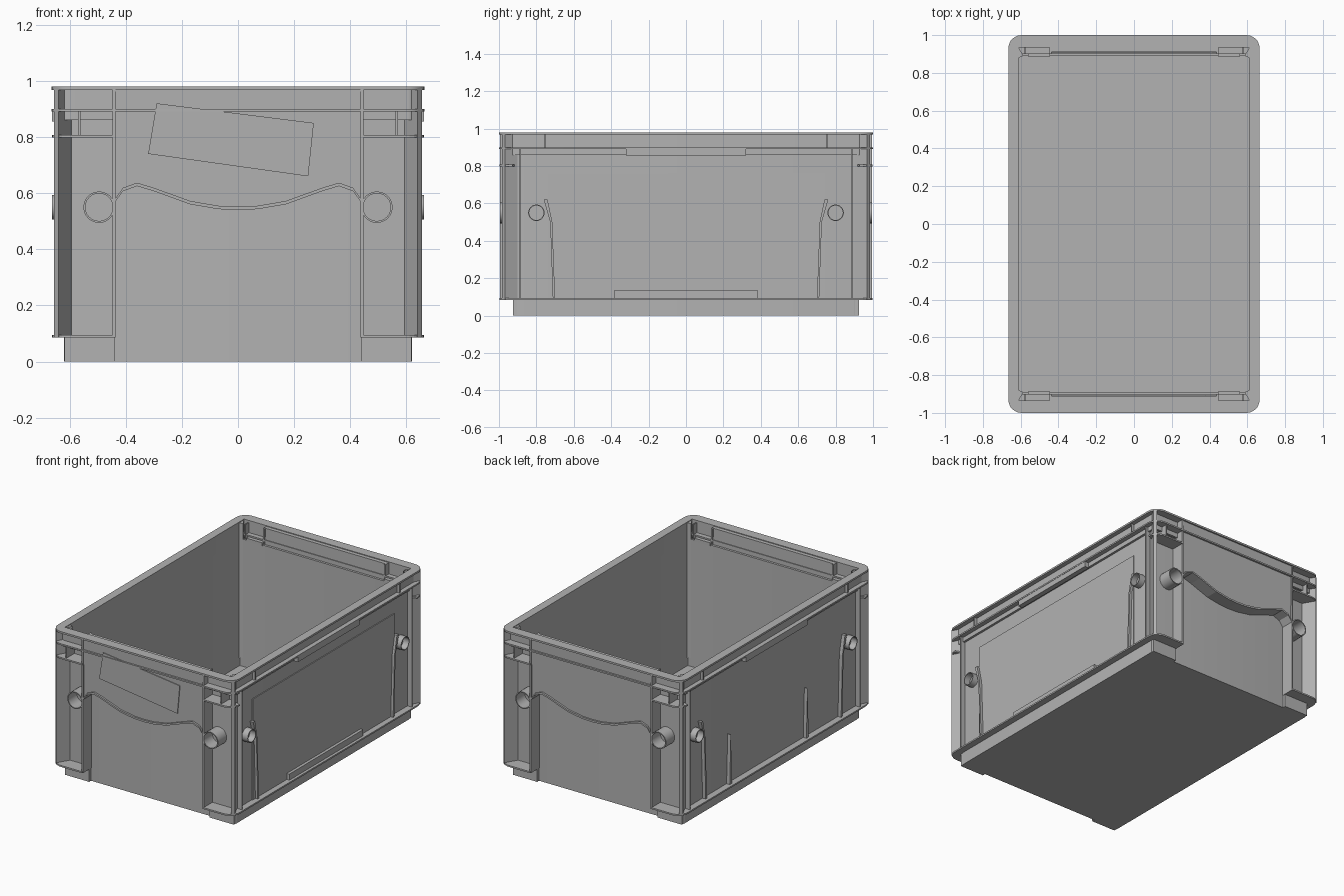
import bpy, bmesh, math
from mathutils import Vector, Matrix

cube = bpy.data.objects.get("Cube")
if cube:
    bpy.data.objects.remove(cube, do_unlink=True)

grey = bpy.data.materials.new("grey_plastic")
grey.use_nodes = True
colour = (0.45, 0.45, 0.45, 1)
grey.diffuse_color = colour
grey.node_tree.nodes["Principled BSDF"].inputs["Base Color"].default_value = colour


def finish(name, bm, smooth=False):
    bmesh.ops.recalc_face_normals(bm, faces=bm.faces)
    mesh = bpy.data.meshes.new(name)
    bm.to_mesh(mesh)
    bm.free()
    mesh.materials.append(grey)
    obj = bpy.data.objects.new(name, mesh)
    bpy.context.collection.objects.link(obj)
    if smooth:
        bpy.ops.object.select_all(action='DESELECT')
        obj.select_set(True)
        bpy.context.view_layer.objects.active = obj
        bpy.ops.object.shade_smooth_by_angle(angle=math.radians(35))
    return obj


def box(name, x, y, z):
    """Box from a pair of limits on each axis."""
    bm = bmesh.new()
    bmesh.ops.create_cube(bm, size=1)
    for v in bm.verts:
        v.co = Vector([sum(p) / 2 + c * abs(p[1] - p[0]) for p, c in zip((x, y, z), v.co)])
    return finish(name, bm)


def prism(name, points, push):
    """Closed outline of 3D points extruded along a vector."""
    bm = bmesh.new()
    face = bm.faces.new([bm.verts.new(p) for p in points])
    moved = bmesh.ops.extrude_face_region(bm, geom=[face])["geom"]
    for v in moved:
        if isinstance(v, bmesh.types.BMVert):
            v.co += Vector(push)
    return finish(name, bm)


def loop(hx, hy, r, n=6):
    pts = []
    for q, (sx, sy) in enumerate(((1, 1), (-1, 1), (-1, -1), (1, -1))):
        for i in range(n + 1):
            a = math.pi / 2 * (q + i / n)
            pts.append((sx * (hx - r) + r * math.cos(a), sy * (hy - r) + r * math.sin(a)))
    return pts


def ring(name, outer, inner, z0, z1):
    """Rectangular frame; outer and inner are (half x, half y, corner radius)."""
    bm = bmesh.new()
    rows = [[bm.verts.new((x, y, z)) for x, y in loop(*shape)]
            for shape, z in ((outer, z0), (outer, z1), (inner, z1), (inner, z0))]
    n = len(rows[0])
    for k in range(4):
        a, b = rows[k], rows[(k + 1) % 4]
        for i in range(n):
            j = (i + 1) % n
            bm.faces.new((a[i], a[j], b[j], b[i]))
    return finish(name, bm, True)


def tube(name, centre, direction, radius, length):
    """Open round socket standing out from a wall."""
    bm = bmesh.new()
    rot = Vector(direction).to_track_quat('Z', 'Y').to_matrix().to_4x4()
    m = Matrix.Translation(centre) @ rot
    n = 24
    rows = []
    for r, z in ((radius, 0), (radius, length), (radius * .88, length), (radius * .88, 0)):
        rows.append([bm.verts.new(m @ Vector((r * math.cos(math.tau * i / n),
                     r * math.sin(math.tau * i / n), z))) for i in range(n)])
    for k in range(3):
        for i in range(n):
            j = (i + 1) % n
            bm.faces.new((rows[k][i], rows[k][j], rows[k + 1][j], rows[k + 1][i]))
    return finish(name, bm, True)


# Tub body, floor and rim
ring("lower_wall", (.62, .905, .004), (.61, .89, .003), 0, .87)
box("floor", (-.615, .615), (-.9, .9), (0, .03))
ring("upper_wall", (.635, .95, .03), (.61, .935, .003), .86, .975)
ring("top_rim", (.665, 1, .07), (.61, .935, .003), .968, .98)
ring("lower_rim_flange", (.665, 1, .07), (.618, .903, .003), .89, .9)

# Corner details, repeated on all four corners
for sx in (-1, 1):
    for sy in (-1, 1):
        tag = ("left" if sx > 0 else "right") + ("_back" if sy > 0 else "_front")
        post = ((.585, .89), (.64, .985), (.655, .968), (.61, .88))
        prism("corner_post_" + tag, [(sx * x, sy * y, .085) for x, y in post], (0, 0, .89))
        # shelves at the ends, cut as quarter outlines with a round corner
        for label, z in (("bottom", .085), ("middle", .798)):
            arc = [p for p in loop(.663, .998, .07)[:7]]
            inner_x = .585 if label == "middle" else .615
            pts = arc + [(.44, .998), (.44, .9), (inner_x, .9)]
            if label == "bottom":
                pts += [(.615, .72), (.663, .72)]
            else:
                pts += [(.663, .93)]
            prism(label + "_shelf_" + tag, [(sx * x, sy * y, z) for x, y in pts], (0, 0, .01))
        box("foot_" + tag, (sx * .44, sx * .618), (sy * .9, sy * .925), (0, .09))
        box("end_panel_side_" + tag, (sx * .437, sx * .447), (sy * .9, sy * .995), (.085, .975))
        box("upper_end_rib_" + tag, (sx * .562, sx * .57), (sy * .9, sy * .985), (.8, .895))
        box("side_rib_" + tag, (sx * .615, sx * .652), (sy * .883, sy * .891), (.09, .895))
        box("rim_rib_" + tag, (sx * .63, sx * .655), (sy * .75, sy * .758), (.895, .975))
        tube("end_socket_" + tag, (sx * .495, sy * .9, .55), (0, sy, 0), .056, .095)
        tube("side_socket_" + tag, (sx * .618, sy * .8, .55), (sx, 0, 0), .044, .044)
        # tapered rib beside each side socket
        rib = ((.76, .62), (.74, .62), (.715, .5), (.7, .09), (.712, .09), (.726, .5))
        prism("wavy_rib_" + tag, [(sx * .618, sy * y, z) for y, z in rib], (sx * .025, 0, 0))
        # catch on the inner ledge
        box("ledge_catch_" + tag, (sx * .445, sx * .56), (sy * .888, sy * .936), (.865, .885))
        box("ledge_gusset_" + tag, (sx * .575, sx * .583), (sy * .9, sy * .936), (.865, .965))

# Bottom flange along the long sides
for sx, side in ((-1, "right"), (1, "left")):
    box("side_bottom_flange_" + side, (sx * .615, sx * .663), (-.73, .73), (.085, .095))
    box("side_rim_lip_" + side, (sx * .63, sx * .663), (-.32, .32), (.855, .893))

# Bulging end panels with a wavy lower edge
half = ((.44, .565), (.41, .607), (.36, .625), (.3, .607), (.17, .56), (.07, .543))
wave = [(-x, z) for x, z in half] + [(0, .54)] + [(x, z) for x, z in reversed(half)]
for s, end in ((-1, "front"), (1, "back")):
    panel = [(x, s * .98, z) for x, z in wave] + [(.44, s * .99, .975), (-.44, s * .99, .975)]
    prism("end_panel_" + end, panel, (0, -s * .08, 0))
    lip = [(x, s * .98, z) for x, z in wave] + [(x, s * .98, z + .012) for x, z in reversed(wave)]
    prism("wavy_lip_" + end, lip, (0, s * .012, 0))

# Tilted label on the front panel
label = ((-.29, .92), (.27, .85), (.25, .66), (-.32, .74))
prism("front_label", [(x, -.984 - (z - .6) * .02, z) for x, z in label], (0, -.005, 0))

# Raised sheet and slot plate on the left, thin tapered ribs on the right
box("side_sheet", (.615, .626), (-.74, .74), (.09, .76))
box("side_slot_plate", (.62, .645), (-.385, .385), (.09, .135))
for y, tag in ((.45, "back"), (-.35, "front")):
    prism("tapered_rib_" + tag, [(-.618, y - .012, .095), (-.618, y + .012, .095),
                                 (-.618, y, .42)], (-.025, 0, 0))
